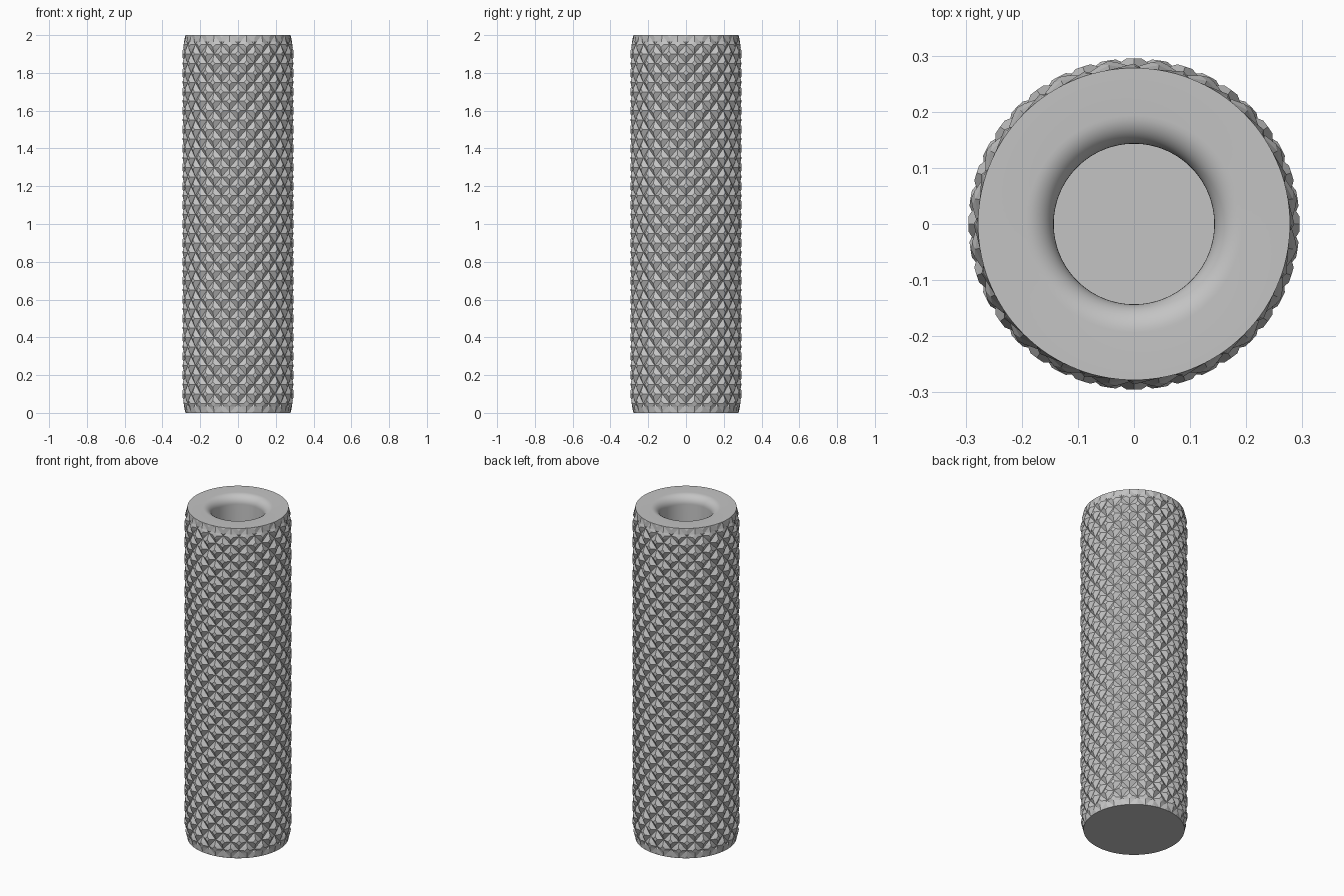
import bpy, bmesh
from math import sin, cos, pi, radians

cube = bpy.data.objects.get("Cube")
if cube:
    bpy.data.objects.remove(cube, do_unlink=True)

HEIGHT = 2.0
AROUND, ROWS = 20, 20            # diamonds per ring and rings per height
R_PEAK, R_ROOT, R_END = 0.295, 0.279, 0.278
LAND = 0.3                       # size of the flat diamond tops
CHAMFER = 0.07
BORE, FILLET, FLOOR = 0.143, 0.05, 0.2

grey = bpy.data.materials.new("plain_grey")
grey.use_nodes = True
colour = (0.55, 0.55, 0.55, 1)
grey.diffuse_color = colour
grey.node_tree.nodes["Principled BSDF"].inputs["Base Color"].default_value = colour


def add_object(name, bm):
    bmesh.ops.recalc_face_normals(bm, faces=bm.faces)
    mesh = bpy.data.meshes.new(name)
    bm.to_mesh(mesh)
    bm.free()
    mesh.materials.append(grey)
    obj = bpy.data.objects.new(name, mesh)
    bpy.context.collection.objects.link(obj)
    return obj


# Knurled grip: truncated pyramids on a diamond lattice
bm = bmesh.new()
step_angle, step_z = pi / AROUND, HEIGHT / ROWS / 2
directions = [(1, 0), (0, 1), (-1, 0), (0, -1)]


def lattice_vert(i, j, r):
    a = i * step_angle
    return bm.verts.new((r * cos(a), r * sin(a), j * step_z))


for j in range(-1, 2 * ROWS + 2):
    for i in range(j % 2, 2 * AROUND, 2):
        base = [lattice_vert(i + u, j + v, R_ROOT) for u, v in directions]
        top = [lattice_vert(i + u * LAND, j + v * LAND, R_PEAK) for u, v in directions]
        bm.faces.new(top)
        for k in range(4):
            n = (k + 1) % 4
            bm.faces.new((base[k], base[n], top[n], top[k]))
bmesh.ops.remove_doubles(bm, verts=bm.verts, dist=0.0005)

# Trim the grip at both ends and chamfer it
for inset in (0, CHAMFER / 2, CHAMFER):
    for z, direction in ((inset, -1), (HEIGHT - inset, 1)):
        bmesh.ops.bisect_plane(
            bm, geom=bm.verts[:] + bm.edges[:] + bm.faces[:], dist=0.0001,
            plane_co=(0, 0, z), plane_no=(0, 0, direction), clear_outer=inset == 0)
for v in bm.verts:
    end_gap = max(0, min(v.co.z, HEIGHT - v.co.z))
    limit = R_END + (R_PEAK - R_END) * end_gap / CHAMFER
    r = v.co.xy.length
    if r > limit:
        v.co.xy *= limit / r
add_object("knurled_grip", bm)

# Core: end faces, rounded bore mouth, bore wall and floor
profile = [(0, 0), (R_END, 0), (0.27, 0.01), (0.27, HEIGHT - 0.01), (R_END, HEIGHT)]
for k in range(11):
    a = pi / 2 * k / 10
    profile.append((BORE + FILLET * (1 - sin(a)), HEIGHT - FILLET * (1 - cos(a))))
profile += [(BORE, FLOOR), (0, FLOOR)]

bm = bmesh.new()
points = [bm.verts.new((r, 0, z)) for r, z in profile]
edges = [bm.edges.new(pair) for pair in zip(points, points[1:])]
bmesh.ops.spin(bm, geom=points + edges, cent=(0, 0, 0), axis=(0, 0, 1),
               angle=2 * pi, steps=120, use_merge=True)
bmesh.ops.remove_doubles(bm, verts=bm.verts, dist=0.0001)
core = add_object("bored_core", bm)
bpy.ops.object.select_all(action='DESELECT')
core.select_set(True)
bpy.context.view_layer.objects.active = core
bpy.ops.object.shade_smooth_by_angle(angle=radians(30))
